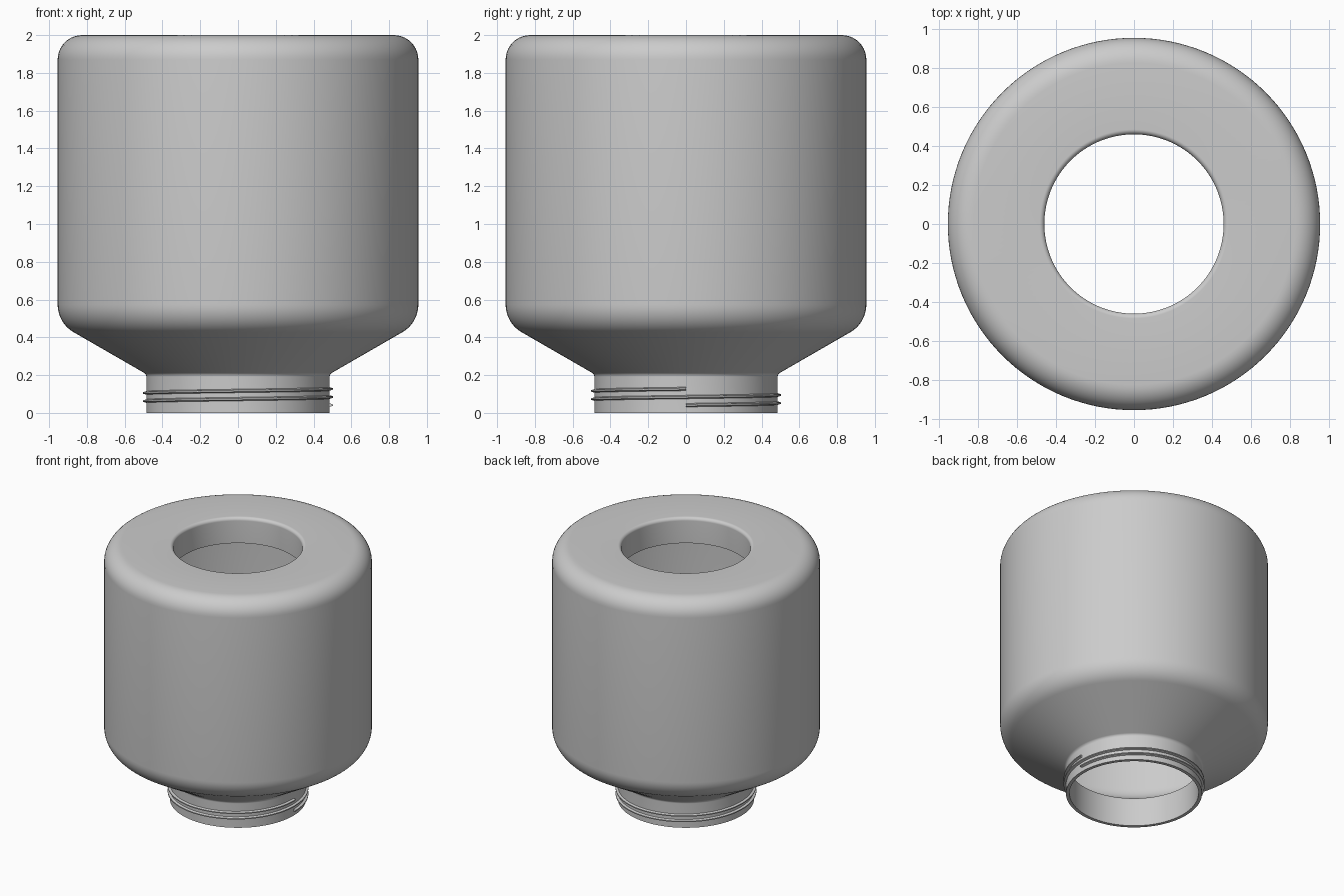
import bpy
import bmesh
import math
from mathutils import Vector

if "Cube" in bpy.data.objects:
    bpy.data.objects.remove(bpy.data.objects["Cube"], do_unlink=True)

# One grey plastic for everything
grey = bpy.data.materials.new("grey plastic")
grey.use_nodes = True
colour = (0.6, 0.6, 0.6, 1)
grey.diffuse_color = colour
grey.node_tree.nodes["Principled BSDF"].inputs["Base Color"].default_value = colour


def round_profile(corners, steps=10):
    """Turn (radius, height, fillet) corners into a closed outline with arcs."""
    outline = []
    for i, (r, z, fillet) in enumerate(corners):
        p = Vector((r, z))
        if fillet == 0:
            outline.append(p)
            continue
        a = (Vector(corners[i - 1][:2]) - p).normalized()
        b = (Vector(corners[(i + 1) % len(corners)][:2]) - p).normalized()
        half = a.angle(b) / 2
        centre = p + (a + b).normalized() * fillet / math.sin(half)
        start = p + a * fillet / math.tan(half) - centre
        end = p + b * fillet / math.tan(half) - centre
        sweep = start.angle(end)
        for k in range(steps + 1):
            t = k / steps
            w0 = math.sin((1 - t) * sweep) / math.sin(sweep)
            w1 = math.sin(t * sweep) / math.sin(sweep)
            outline.append(centre + start * w0 + end * w1)
    return outline


def sweep_object(name, sections, closed):
    """Bridge successive cross-sections into a solid."""
    bm = bmesh.new()
    rings = [[bm.verts.new(p) for p in section] for section in sections]
    n = len(rings[0])
    for i in range(len(rings) if closed else len(rings) - 1):
        a, b = rings[i], rings[(i + 1) % len(rings)]
        for j in range(n):
            k = (j + 1) % n
            bm.faces.new((a[j], a[k], b[k], b[j]))
    if not closed:
        bm.faces.new(rings[0])
        bm.faces.new(rings[-1])
    bmesh.ops.recalc_face_normals(bm, faces=bm.faces)
    mesh = bpy.data.meshes.new(name)
    bm.to_mesh(mesh)
    bm.free()
    mesh.materials.append(grey)
    obj = bpy.data.objects.new(name, mesh)
    bpy.context.collection.objects.link(obj)
    bpy.ops.object.select_all(action="DESELECT")
    obj.select_set(True)
    bpy.context.view_layer.objects.active = obj
    bpy.ops.object.shade_smooth_by_angle(angle=math.radians(30))
    return obj


def around(section, angle, lift=0):
    return [(r * math.cos(angle), r * math.sin(angle), z + lift) for r, z in section]


# Hollow vessel: neck, sloping shoulder, wall, top, socket collar, then inside
vessel = round_profile([
    (0.46, 0, 0), (0.485, 0, 0),
    (0.485, 0.205, 0.025), (0.955, 0.476, 0.17),
    (0.955, 2, 0.13), (0.46, 2, 0.025),
    (0.46, 1.8, 0), (0.49, 1.8, 0),
    (0.49, 1.97, 0), (0.925, 1.97, 0.1),
    (0.925, 0.493, 0.14), (0.46, 0.225, 0.025),
])
SEGMENTS = 128
sweep_object("hollow_vessel",
             [around(vessel, math.tau * i / SEGMENTS) for i in range(SEGMENTS)], True)

# Screw thread: two turns around the neck, rising from the left side
PITCH = 0.043
TURNS = 2
thread = [(0.48, -0.011), (0.502, -0.004), (0.502, 0.004), (0.48, 0.011)]
sweep_object("neck_thread",
             [around(thread, math.tau * i / SEGMENTS, 0.041 + PITCH * i / SEGMENTS)
              for i in range(TURNS * SEGMENTS + 1)], False)
